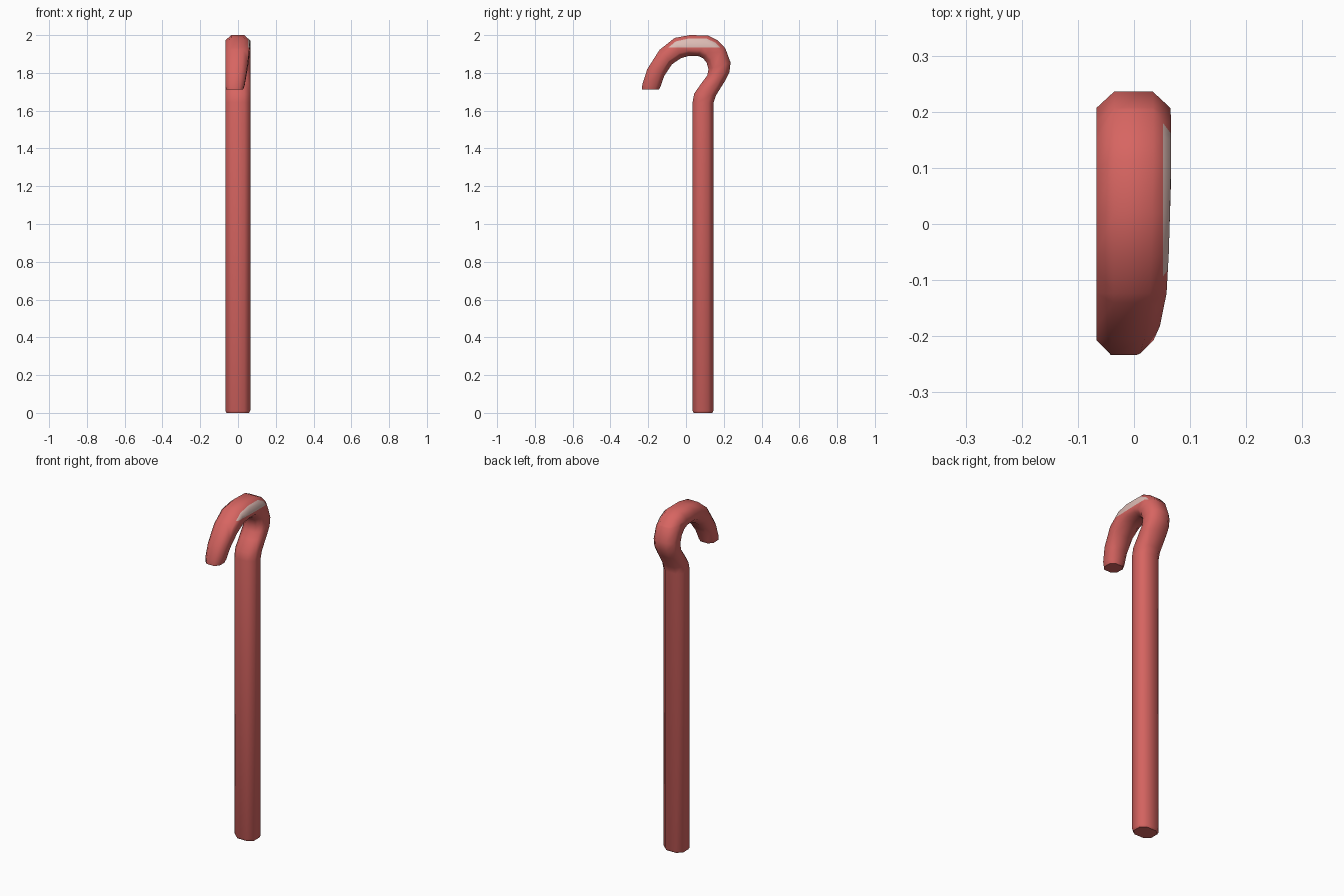
import bpy, bmesh, math
from mathutils import Vector

if "Cube" in bpy.data.objects:
    bpy.data.objects.remove(bpy.data.objects["Cube"])


def material(name, rgb):
    m = bpy.data.materials.new(name)
    m.diffuse_color = (*rgb, 1)
    m.use_nodes = True
    m.node_tree.nodes["Principled BSDF"].inputs["Base Color"].default_value = m.diffuse_color
    return m


# Rings along the cane: outer (y, z), inner (y, z), right-hand x limit
RINGS = [
    (0.145, 0.012, 0.035, 0.012, 0.065),
    (0.145, 1.64, 0.035, 1.645, 0.065),
    (0.158, 1.68, 0.043, 1.69, 0.065),
    (0.205, 1.755, 0.085, 1.75, 0.065),
    (0.230, 1.805, 0.112, 1.785, 0.065),
    (0.236, 1.855, 0.119, 1.82, 0.065),
    (0.208, 1.93, 0.109, 1.855, 0.066),
    (0.168, 1.972, 0.09, 1.878, 0.066),
    (0.115, 1.998, 0.065, 1.889, 0.066),
    (0.02, 2.0, 0.01, 1.889, 0.064),
    (-0.06, 1.985, -0.028, 1.877, 0.062),
    (-0.14, 1.922, -0.075, 1.845, 0.058),
    (-0.205, 1.82, -0.115, 1.785, 0.046),
    (-0.231, 1.74, -0.134, 1.73, 0.035),
]
LEFT = -0.067
# Rounded octagon section
SECTION = [(1, .5), (.52, 1), (-.52, 1), (-1, .5),
           (-1, -.5), (-.52, -1), (.52, -1), (1, -.5)]


def add_ring(bm, ring, scale=1.0):
    yo, zo, yi, zi, right = ring
    outer, inner = Vector((0, yo, zo)), Vector((0, yi, zi))
    mid, half = (outer + inner) / 2, (outer - inner) / 2 * scale
    cx, hx = (LEFT + right) / 2, (right - LEFT) / 2 * scale
    return [bm.verts.new(mid + half * v + Vector((cx + hx * u, 0, 0)))
            for u, v in SECTION]


bm = bmesh.new()
loops = [add_ring(bm, (0.145, 0, 0.035, 0, 0.065), 0.9)]
loops += [add_ring(bm, r) for r in RINGS]
loops.append(add_ring(bm, (-0.237, 1.713, -0.139, 1.711, 0.031), 0.92))
for a, b in zip(loops, loops[1:]):
    for i in range(8):
        j = (i + 1) % 8
        bm.faces.new((a[i], a[j], b[j], b[i]))
bm.faces.new(loops[0])
bm.faces.new(loops[-1])

# Pale worn patch, cut into the right side of the hook
for co, no in (((0, 0, 1.935), (0, 0, 1)), ((0.052, 0, 0), (1, 0, 0))):
    near = [f for f in bm.faces if f.calc_center_median().z > 1.75]
    geom = set(near)
    for f in near:
        geom.update(f.edges)
        geom.update(f.verts)
    bmesh.ops.bisect_plane(bm, geom=list(geom), plane_co=co, plane_no=no)
bmesh.ops.recalc_face_normals(bm, faces=bm.faces)
for f in bm.faces:
    c = f.calc_center_median()
    if c.z > 1.935 and c.x > 0.052 and -0.09 < c.y < 0.18:
        f.material_index = 1

mesh = bpy.data.meshes.new("cane")
bm.to_mesh(mesh)
bm.free()
mesh.materials.append(material("soft red", (0.68, 0.13, 0.12)))
mesh.materials.append(material("pale pink grey", (0.72, 0.50, 0.46)))
cane = bpy.data.objects.new("cane", mesh)
bpy.context.collection.objects.link(cane)
bpy.context.view_layer.objects.active = cane
cane.select_set(True)
bpy.ops.object.shade_smooth_by_angle(angle=math.radians(55))
